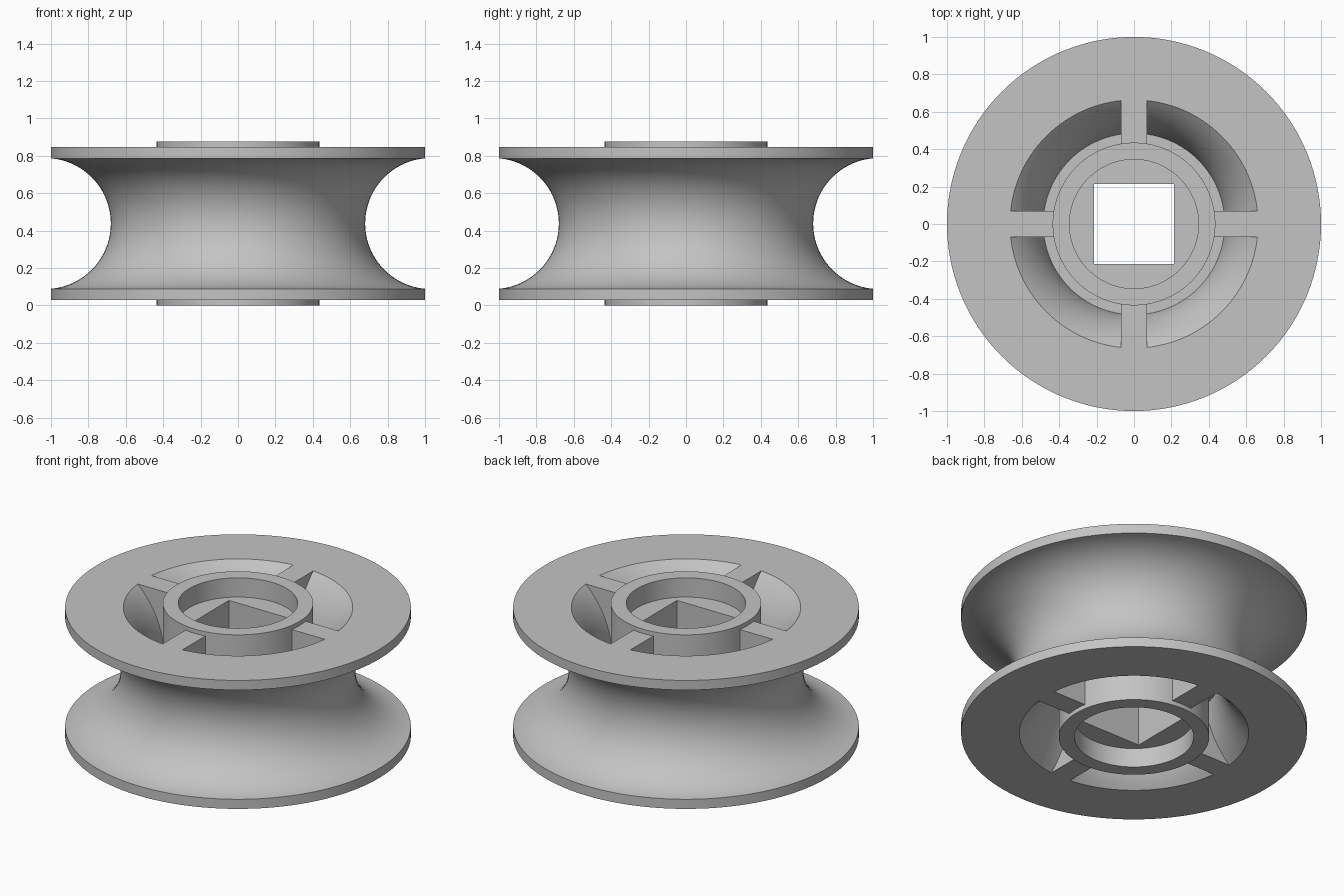
import bpy, bmesh, math
from mathutils import Matrix

cube = bpy.data.objects.get("Cube")
if cube:
    bpy.data.objects.remove(cube, do_unlink=True)

HEIGHT = 0.875
MID = HEIGHT / 2
FLANGE = 0.41        # half height of the flange faces
WEB = 0.075          # half thickness of the web between pockets
GROOVE_X = 1.03      # centre of the groove arc
SEGMENTS = 128

grey = bpy.data.materials.new("light grey")
grey.use_nodes = True
colour = (0.55, 0.55, 0.55, 1)
grey.diffuse_color = colour
grey.node_tree.nodes["Principled BSDF"].inputs["Base Color"].default_value = colour


def make_object(name, bm):
    bmesh.ops.recalc_face_normals(bm, faces=bm.faces)
    mesh = bpy.data.meshes.new(name)
    bm.to_mesh(mesh)
    bm.free()
    mesh.materials.append(grey)
    obj = bpy.data.objects.new(name, mesh)
    bpy.context.collection.objects.link(obj)
    return obj


def lathe(name, profile):
    """Revolve a closed (radius, z) loop around the z axis."""
    bm = bmesh.new()
    rings = []
    for i in range(SEGMENTS):
        a = math.tau * i / SEGMENTS
        rings.append([bm.verts.new((r * math.cos(a), r * math.sin(a), z)) for r, z in profile])
    n = len(profile)
    for i in range(SEGMENTS):
        here, after = rings[i], rings[(i + 1) % SEGMENTS]
        for j in range(n):
            k = (j + 1) % n
            bm.faces.new((here[j], after[j], after[k], here[k]))
    return make_object(name, bm)


def box(name, centre, size):
    bm = bmesh.new()
    bmesh.ops.create_cube(bm, size=1, matrix=Matrix.Translation(centre) @ Matrix.Diagonal((*size, 1)))
    return make_object(name, bm)


def combine(target, tool, operation):
    mod = target.modifiers.new("cut", "BOOLEAN")
    mod.operation = operation
    mod.solver = "EXACT"
    mod.object = tool
    bpy.context.view_layer.objects.active = target
    bpy.ops.object.modifier_apply(modifier=mod.name)
    bpy.data.objects.remove(tool, do_unlink=True)


def arc(radius, start, end, steps):
    """Points of a concave arc, from height start to height end above the middle."""
    a, b = math.asin(start / radius), math.asin(end / radius)
    angles = [a + (b - a) * i / steps for i in range(steps + 1)]
    return [(GROOVE_X - radius * math.cos(t), radius * math.sin(t)) for t in angles]


# Upper half section: groove, rim, sloping pocket wall, web, hub, bore shelf
upper = arc(0.35, 0, 0.3487, 24)
upper[-1] = (1, 0.3487)
upper += [(1, FLANGE)]
upper += arc(0.55, FLANGE, WEB, 16)
upper += [(0.435, WEB), (0.435, MID), (0.345, MID), (0.345, 0.315), (0.1, 0.315)]
lower = [(r, -z) for r, z in reversed(upper[1:])]
wheel = lathe("pulley_wheel", [(r, z + MID) for r, z in upper + lower])

# Four ribs joining the hub to the flanges
for x, y in ((1, 0), (0, 1), (-1, 0), (0, -1)):
    size = (0.272 if x else 0.14, 0.272 if y else 0.14, 2 * FLANGE)
    rib = box("rib", (0.536 * x, 0.536 * y, MID), size)
    combine(wheel, rib, "UNION")

# Square axle hole
combine(wheel, box("axle_cutter", (0, 0, MID), (0.43, 0.43, 2)), "DIFFERENCE")

bpy.ops.object.select_all(action="DESELECT")
wheel.select_set(True)
bpy.context.view_layer.objects.active = wheel
bpy.ops.object.shade_smooth_by_angle(angle=math.radians(30))
